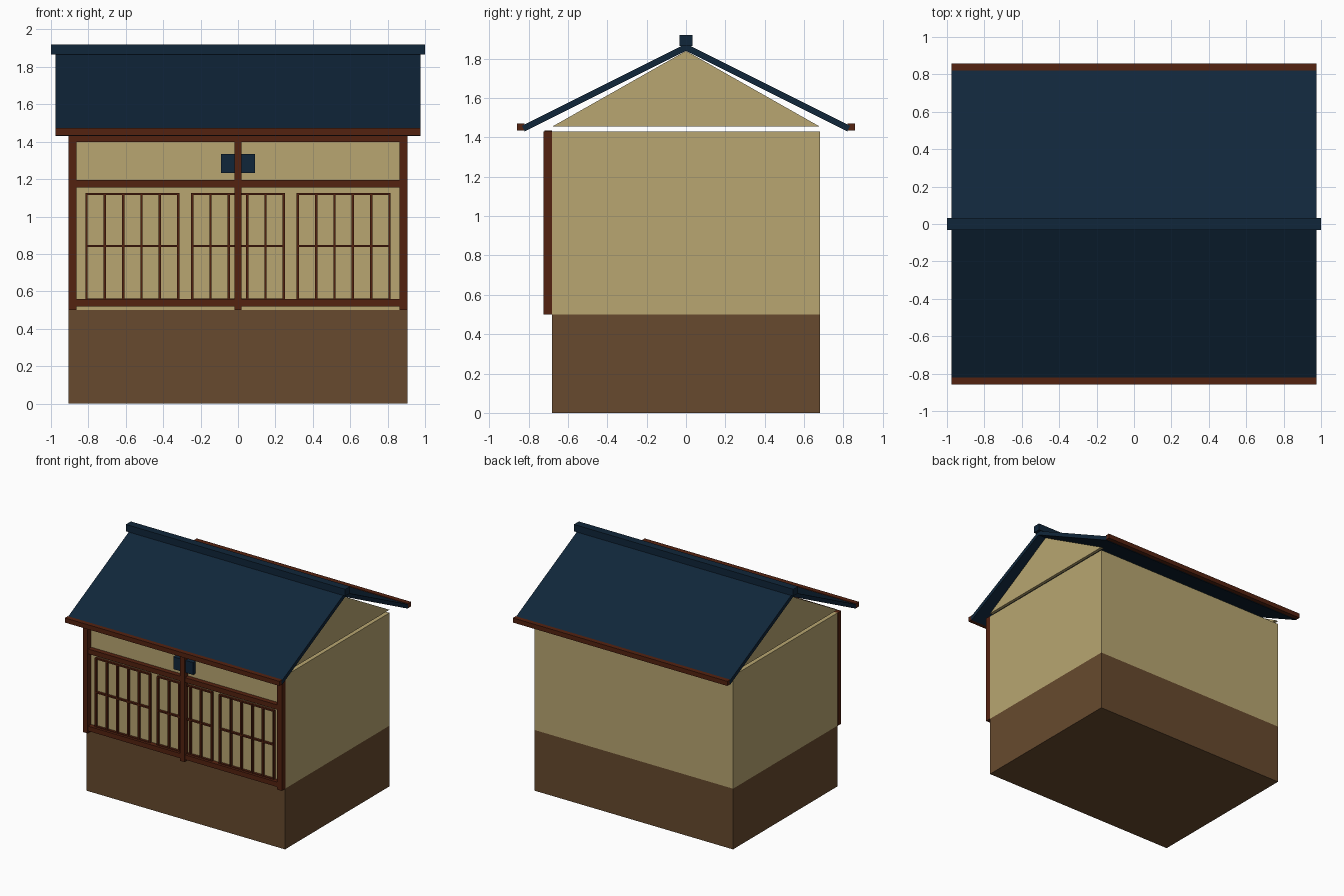
import bpy, bmesh

if "Cube" in bpy.data.objects:
    bpy.data.objects.remove(bpy.data.objects["Cube"])


def material(name, r, g, b):
    def lin(c):
        c /= 255
        return c / 12.92 if c <= 0.04045 else ((c + 0.055) / 1.055) ** 2.4
    m = bpy.data.materials.new(name)
    m.diffuse_color = (lin(r), lin(g), lin(b), 1)
    m.use_nodes = True
    m.node_tree.nodes["Principled BSDF"].inputs["Base Color"].default_value = m.diffuse_color
    return m


PLASTER = material("plaster", 184, 166, 113)
EARTH = material("brown base", 103, 74, 46)
TIMBER = material("red brown timber", 84, 34, 16)
NAVY = material("navy roof", 16, 38, 58)


def prism(name, profile, x0, x1, mat):
    """Extrude a (y, z) profile along x."""
    bm = bmesh.new()
    face = bm.faces.new([bm.verts.new((x0, y, z)) for y, z in profile])
    ext = bmesh.ops.extrude_face_region(bm, geom=[face])
    verts = [v for v in ext["geom"] if isinstance(v, bmesh.types.BMVert)]
    bmesh.ops.translate(bm, verts=verts, vec=(x1 - x0, 0, 0))
    bmesh.ops.recalc_face_normals(bm, faces=bm.faces)
    me = bpy.data.meshes.new(name)
    bm.to_mesh(me)
    bm.free()
    me.materials.append(mat)
    ob = bpy.data.objects.new(name, me)
    bpy.context.collection.objects.link(ob)
    return ob


def box(name, x0, x1, y0, y1, z0, z1, mat):
    return prism(name, [(y0, z0), (y1, z0), (y1, z1), (y0, z1)], x0, x1, mat)


# Body
box("base", -0.905, 0.905, -0.68, 0.68, 0, 0.5, EARTH)
box("walls", -0.905, 0.905, -0.68, 0.68, 0.5, 1.43, PLASTER)

# Gable plates at both ends
for side, x0, x1 in (("left", -0.905, -0.88), ("right", 0.88, 0.905)):
    prism(side + "_gable", [(-0.68, 1.455), (0.68, 1.455), (0, 1.84)], x0, x1, PLASTER)

# Roof slopes and eave boards, mirrored front to back
for side, s in (("front", -1), ("back", 1)):
    slab = [(0, 1.84), (s * 0.82, 1.43), (s * 0.834, 1.459), (0, 1.876)]
    prism(side + "_roof_slope", slab, -0.977, 0.977, NAVY)
    y0, y1 = sorted((s * 0.82, s * 0.858))
    box(side + "_eave_board", -0.977, 0.977, y0, y1, 1.434, 1.472, TIMBER)
box("ridge_cap", -1, 1, -0.032, 0.032, 1.865, 1.921, NAVY)

# Front timber frame
for name, x, w in (("left_post", -0.885, 0.045), ("middle_post", 0, 0.04),
                   ("right_post", 0.885, 0.045)):
    box(name, x - w / 2, x + w / 2, -0.725, -0.68, 0.5, 1.43, TIMBER)
for name, z in (("sill_beam", 0.538), ("middle_beam", 1.174), ("top_beam", 1.419)):
    top = min(z + 0.02, 1.435)
    box(name, -0.87, 0.87, -0.72, -0.68, z - 0.02, top, TIMBER)

# Sign plate behind the middle post
box("sign_plate", -0.09, 0.09, -0.712, -0.68, 1.232, 1.333, NAVY)

# Window lattices
for name, cx in (("left", -0.565), ("middle", 0), ("right", 0.565)):
    for i in range(6):
        x = cx - 0.245 + i * 0.098
        box(f"{name}_lattice_upright_{i}", x - 0.006, x + 0.006, -0.70, -0.68,
            0.552, 1.125, TIMBER)
    for i, z in enumerate((0.557, 0.842, 1.121)):
        box(f"{name}_lattice_rail_{i}", cx - 0.249, cx + 0.249, -0.699, -0.68,
            z - 0.006, z + 0.006, TIMBER)
